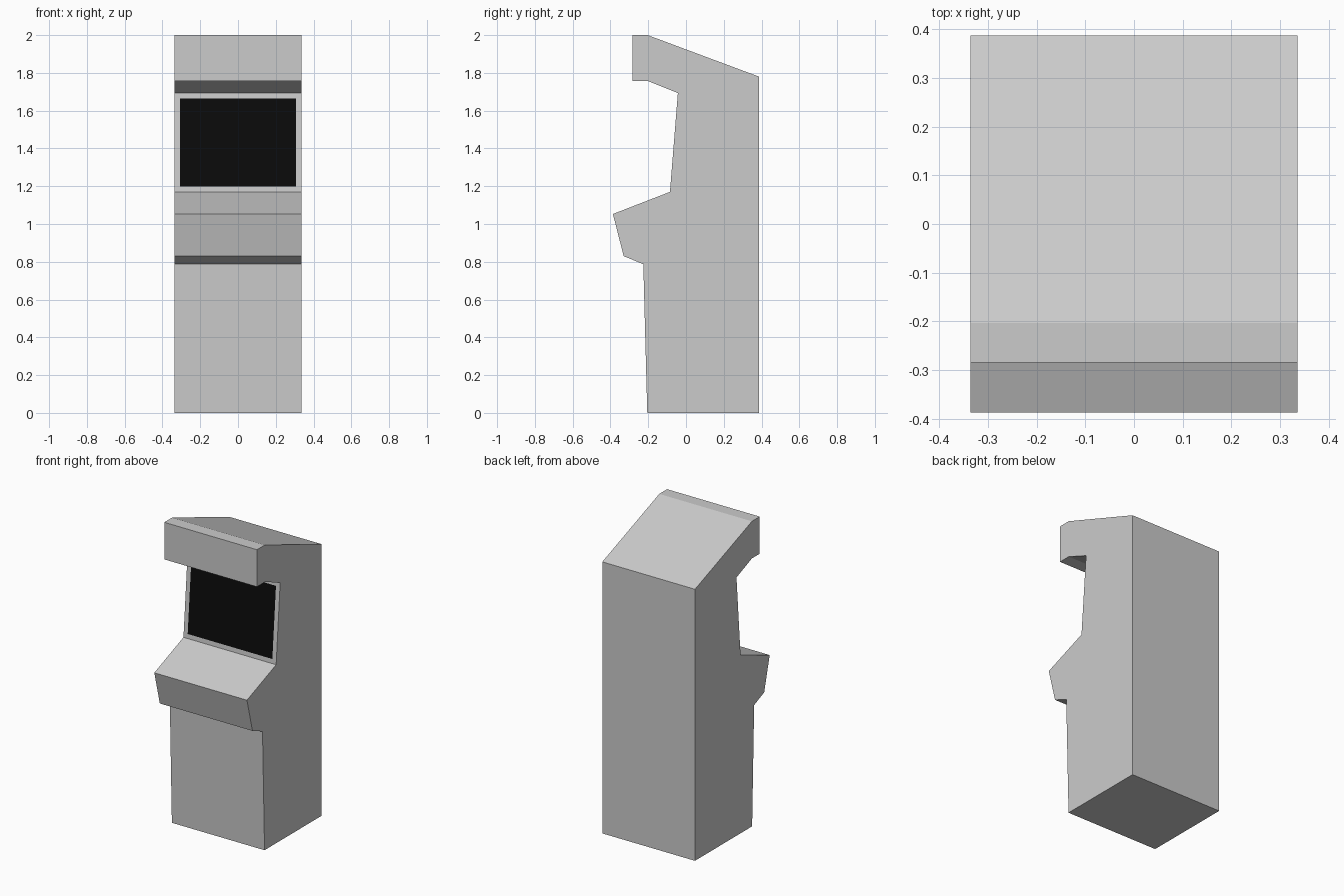
import bpy, bmesh

if "Cube" in bpy.data.objects:
    bpy.data.objects.remove(bpy.data.objects["Cube"])

HALF_W = 0.336

def add_object(name, bm):
    mesh = bpy.data.meshes.new(name)
    bm.to_mesh(mesh)
    obj = bpy.data.objects.new(name, mesh)
    bpy.context.collection.objects.link(obj)
    return obj

# Side silhouette (y, z)
profile = [
    (-0.205, 0.0), (0.387, 0.0), (0.387, 1.78), (-0.203, 2.0),   # base, back, sloped roof
    (-0.284, 2.0), (-0.284, 1.757), (-0.203, 1.757),             # marquee
    (-0.043, 1.693), (-0.085, 1.17),                             # screen face
    (-0.387, 1.053), (-0.33, 0.83), (-0.226, 0.787),             # control panel
]

# Cabinet: silhouette extruded across the width
bm = bmesh.new()
side = bm.faces.new([bm.verts.new((-HALF_W, y, z)) for y, z in profile])
ext = bmesh.ops.extrude_face_region(bm, geom=[side])
moved = [v for v in ext["geom"] if isinstance(v, bmesh.types.BMVert)]
bmesh.ops.translate(bm, verts=moved, vec=(2 * HALF_W, 0, 0))
bmesh.ops.recalc_face_normals(bm, faces=bm.faces)

# Bezel: inset the face between marquee and control panel
bezel = next(f for f in bm.faces
             if abs(f.normal.x) < 0.1 and 1.4 < f.calc_center_median().z < 1.46
             and f.normal.y < -0.9)
bmesh.ops.inset_region(bm, faces=[bezel], thickness=0.041)

# Screen: the inset face becomes its own black panel
corners = [v.co.copy() for v in bezel.verts]
bmesh.ops.delete(bm, geom=[bezel], context='FACES_ONLY')
add_object("cabinet", bm)
bm.free()

bm = bmesh.new()
bm.faces.new([bm.verts.new(c) for c in corners])
screen = add_object("screen", bm)
bm.free()

black = bpy.data.materials.new("screen_black")
black.diffuse_color = (0.003, 0.003, 0.003, 1)
black.use_nodes = True
black.node_tree.nodes["Principled BSDF"].inputs["Base Color"].default_value = black.diffuse_color
screen.data.materials.append(black)
